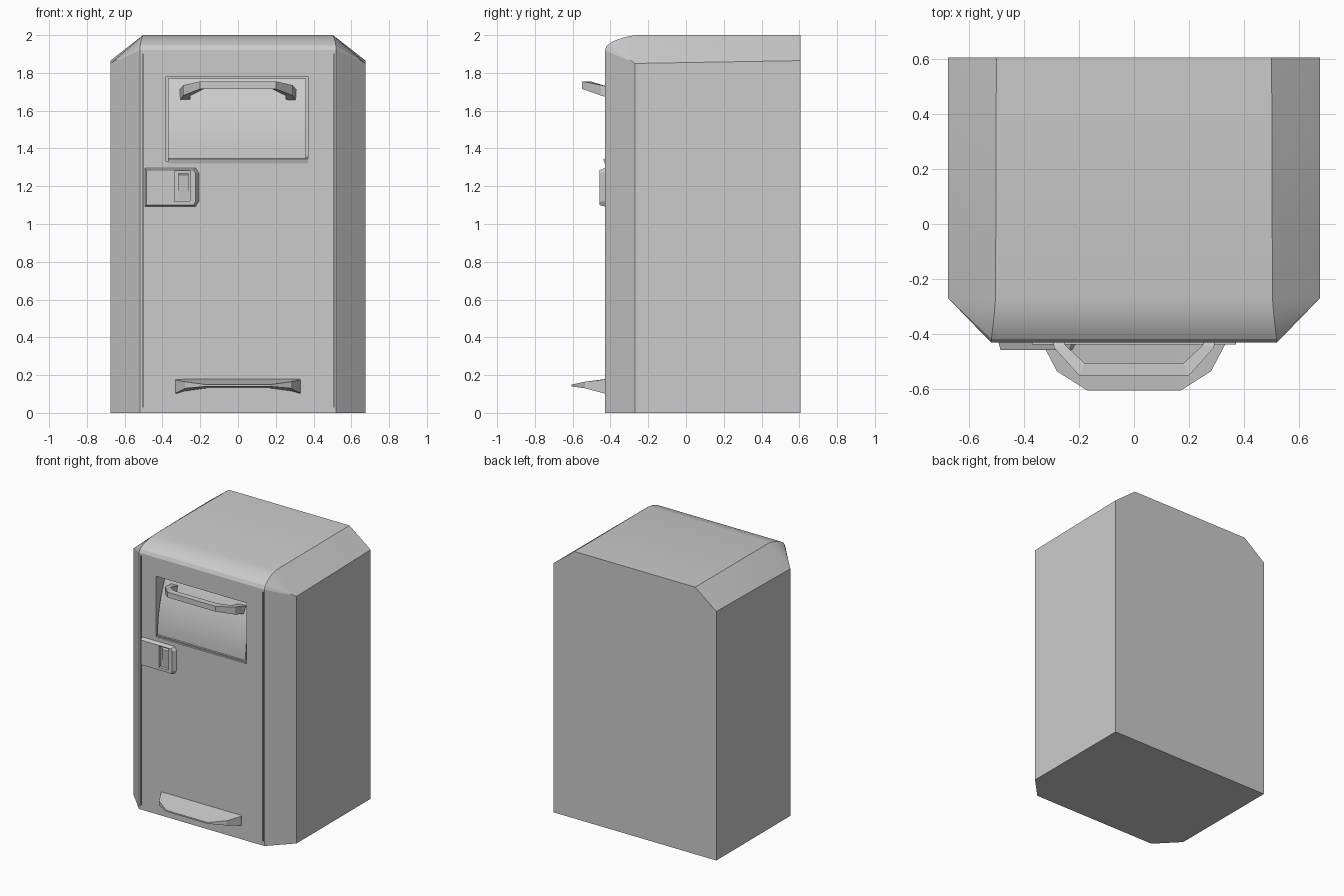
import bpy, bmesh, math
from mathutils import Vector

if "Cube" in bpy.data.objects:
    bpy.data.objects.remove(bpy.data.objects["Cube"])


def finish(name, bm, smooth=None):
    bmesh.ops.recalc_face_normals(bm, faces=bm.faces)
    me = bpy.data.meshes.new(name)
    bm.to_mesh(me)
    bm.free()
    ob = bpy.data.objects.new(name, me)
    bpy.context.collection.objects.link(ob)
    if smooth:
        bpy.context.view_layer.objects.active = ob
        ob.select_set(True)
        bpy.ops.object.shade_smooth_by_angle(angle=math.radians(smooth))
        ob.select_set(False)
    return ob


def loft(name, rings, smooth=None):
    """Skin a list of equal-sized point rings and cap both ends."""
    bm = bmesh.new()
    vs = [[bm.verts.new(p) for p in r] for r in rings]
    n = len(vs[0])
    for a, b in zip(vs, vs[1:]):
        for i in range(n):
            j = (i + 1) % n
            bm.faces.new((a[i], a[j], b[j], b[i]))
    bm.faces.new(vs[0])
    bm.faces.new(vs[-1])
    return finish(name, bm, smooth)


def prism_x(name, yz, x0, x1, smooth=None):
    return loft(name, [[(x, y, z) for y, z in yz] for x in (x0, x1)], smooth)


def box(name, x0, x1, y0, y1, z0, z1):
    return prism_x(name, [(y0, z0), (y1, z0), (y1, z1), (y0, z1)], x0, x1)


def cut(ob, cutter):
    m = ob.modifiers.new("cut", 'BOOLEAN')
    m.operation, m.solver, m.object = 'DIFFERENCE', 'EXACT', cutter
    bpy.context.view_layer.objects.active = ob
    bpy.ops.object.modifier_apply(modifier=m.name)
    bpy.data.objects.remove(cutter)


def mirrored(rings):
    """Mirror stations given from the right end to near the middle."""
    return rings + [[(-x, y, z) for x, y, z in r] for r in reversed(rings)]


# Cabinet: chamfered shell, hull of its corner points
bm = bmesh.new()
half = [(.675, .605, 0), (.675, -.27, 0), (.52, -.43, 0),
        (.675, .605, 1.865), (.675, -.27, 1.85), (.52, -.43, 1.92),
        (.518, -.418, 1.945), (.514, -.385, 1.968), (.508, -.33, 1.988),
        (.503, -.27, 2.0), (.50, .605, 2.0)]
for x, y, z in half:
    for s in (1, -1):
        bm.verts.new((s * x, y, z))
bmesh.ops.convex_hull(bm, input=bm.verts)
bmesh.ops.dissolve_limit(bm, angle_limit=math.radians(1), verts=bm.verts, edges=bm.edges)
cabinet = finish("cabinet", bm)

# Hopper opening and front door seams
cut(cabinet, box("opening_cutter", -.38, .37, -.6, -.27, 1.33, 1.78))
for x in (-.503, .508):
    cut(cabinet, box("seam_cutter", x - .003, x + .003, -.5, -.42, .03, 1.9))
bpy.context.view_layer.objects.active = cabinet
cabinet.select_set(True)
bpy.ops.object.shade_smooth_by_angle(angle=math.radians(20))
cabinet.select_set(False)

# Curved hopper flap, shallow at the bottom and deep at the top
front = [(-.425 + .105 * t ** 2, 1.345 + .425 * t) for t in [i / 8 for i in range(9)]]
prism_x("hopper_flap", front + [(-.265, 1.77), (-.265, 1.345)], -.37, .36, 30)
# Lip under the flap
prism_x("flap_sill", [(-.438, 1.345), (-.27, 1.355), (-.27, 1.325), (-.43, 1.32)], -.37, .37)

# Hopper handle: bent bar


def bar(outer, inner, zb, zt):
    return [(*outer, zb), (*outer, zt), (*inner, zt), (*inner, zb)]


loft("hopper_handle", mirrored([
    bar((.31, -.34), (.255, -.34), 1.65, 1.71),
    bar((.29, -.45), (.25, -.44), 1.68, 1.735),
    bar((.20, -.55), (.18, -.505), 1.715, 1.755)]))

# Foot pedal: wedge tapering to a thin front edge


def wedge(x, front, zb, z0, z1):
    return [(x, -.42, zb), (x, -.42, .18), (x, front, z1), (x, front, z0)]


loft("foot_pedal", mirrored([
    wedge(.33, -.44, .10, .105, .175),
    wedge(.28, -.535, .115, .13, .165),
    wedge(.17, -.605, .13, .14, .15)]))

# Lock plate with bevelled front and latch recess
lock = loft("lock_plate", [
    [(-.495, y, 1.09), (-.22, y, 1.09), (-.20, y, 1.12), (-.20, y, 1.27), (-.22, y, 1.30), (-.495, y, 1.30)]
    if y > -.44 else
    [(-.485, y, 1.10), (-.235, y, 1.10), (-.225, y, 1.12), (-.225, y, 1.27), (-.235, y, 1.285), (-.485, y, 1.285)]
    for y in (-.42, -.458)])
cut(lock, box("latch_cutter", -.335, -.255, -.5, -.435, 1.12, 1.28))
prism_x("latch", [(-.425, 1.13), (-.438, 1.13), (-.452, 1.26), (-.425, 1.27)], -.315, -.262)
